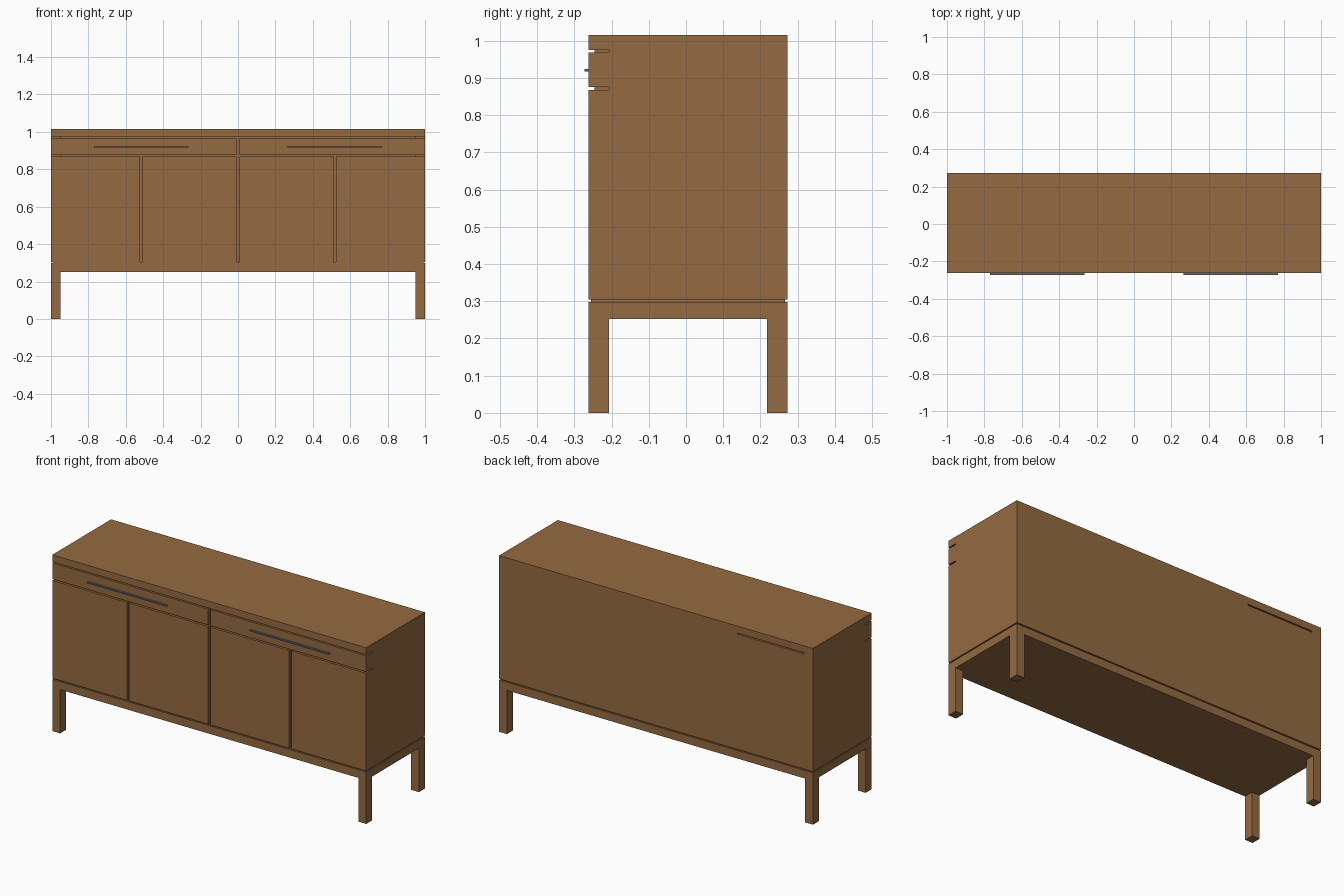
import bpy, bmesh

if "Cube" in bpy.data.objects:
    bpy.data.objects.remove(bpy.data.objects["Cube"])

def material(name, rgb):
    m = bpy.data.materials.new(name)
    m.diffuse_color = (*rgb, 1)
    m.use_nodes = True
    m.node_tree.nodes["Principled BSDF"].inputs["Base Color"].default_value = m.diffuse_color
    return m

wood = material("warm brown wood", (0.30, 0.147, 0.054))
metal = material("grey metal", (0.13, 0.15, 0.17))

def box(name, x, y, z, mat=wood):
    """Axis-aligned box from (min, max) ranges."""
    bm = bmesh.new()
    bmesh.ops.create_cube(bm, size=1)
    for v in bm.verts:
        v.co = [r[0] if c < 0 else r[1] for c, r in zip(v.co, (x, y, z))]
    me = bpy.data.meshes.new(name)
    bm.to_mesh(me)
    bm.free()
    me.materials.append(mat)
    ob = bpy.data.objects.new(name, me)
    bpy.context.collection.objects.link(ob)
    return ob

def cut(target, x, y, z):
    """Subtract a box from the target, then drop the cutter."""
    c = box("cutter", x, y, z)
    c.hide_render = True
    mod = target.modifiers.new("cut", 'BOOLEAN')
    mod.operation, mod.solver, mod.object = 'DIFFERENCE', 'EXACT', c
    bpy.context.view_layer.objects.active = target
    bpy.ops.object.modifier_apply(modifier=mod.name)
    bpy.data.objects.remove(c)

F, B = -0.262, 0.273          # front and back of the wooden body
LOW, TOP = 0.305, 1.015       # cabinet height range
SLOTS = ((0.868, 0.876), (0.968, 0.975))
GROOVE = F + 0.016            # groove floor between doors and drawers

# Cabinet with horizontal reveals that run around the front corners
cabinet = box("cabinet", (-1, 1), (F, B), (LOW, TOP))
for z in SLOTS:
    cut(cabinet, (-1.1, 1.1), (F - 0.1, GROOVE), z)
    for x in ((-1.1, -0.95), (0.95, 1.1)):
        cut(cabinet, x, (F - 0.1, -0.207), z)

# Vertical gaps between doors, the middle one also splitting the drawers
for x, top in ((-0.517, 0.872), (0.0, 0.972), (0.517, 0.872)):
    cut(cabinet, (x - 0.007, x + 0.007), (F - 0.1, GROOVE), (LOW - 0.1, top))

# Thin slot in the back panel
cut(cabinet, (-0.943, -0.52), (B - 0.05, B + 0.1), SLOTS[1])

# Recessed strip between cabinet and base
box("shadow_gap_strip", (-0.993, 0.993), (F + 0.007, B - 0.007), (0.298, LOW))

# Base: solid slab standing on four square legs
base = box("leg_base", (-1, 1), (F, B), (0, 0.298))
cut(base, (-0.95, 0.95), (F - 0.1, B + 0.1), (-0.1, 0.252))
cut(base, (-1.1, 1.1), (F + 0.055, B - 0.055), (-0.1, 0.252))

# Long thin drawer pulls
for side, x in (("left", (-0.77, -0.265)), ("right", (0.265, 0.77))):
    box(side + "_drawer_pull", x, (-0.273, F), (0.917, 0.924), metal)
